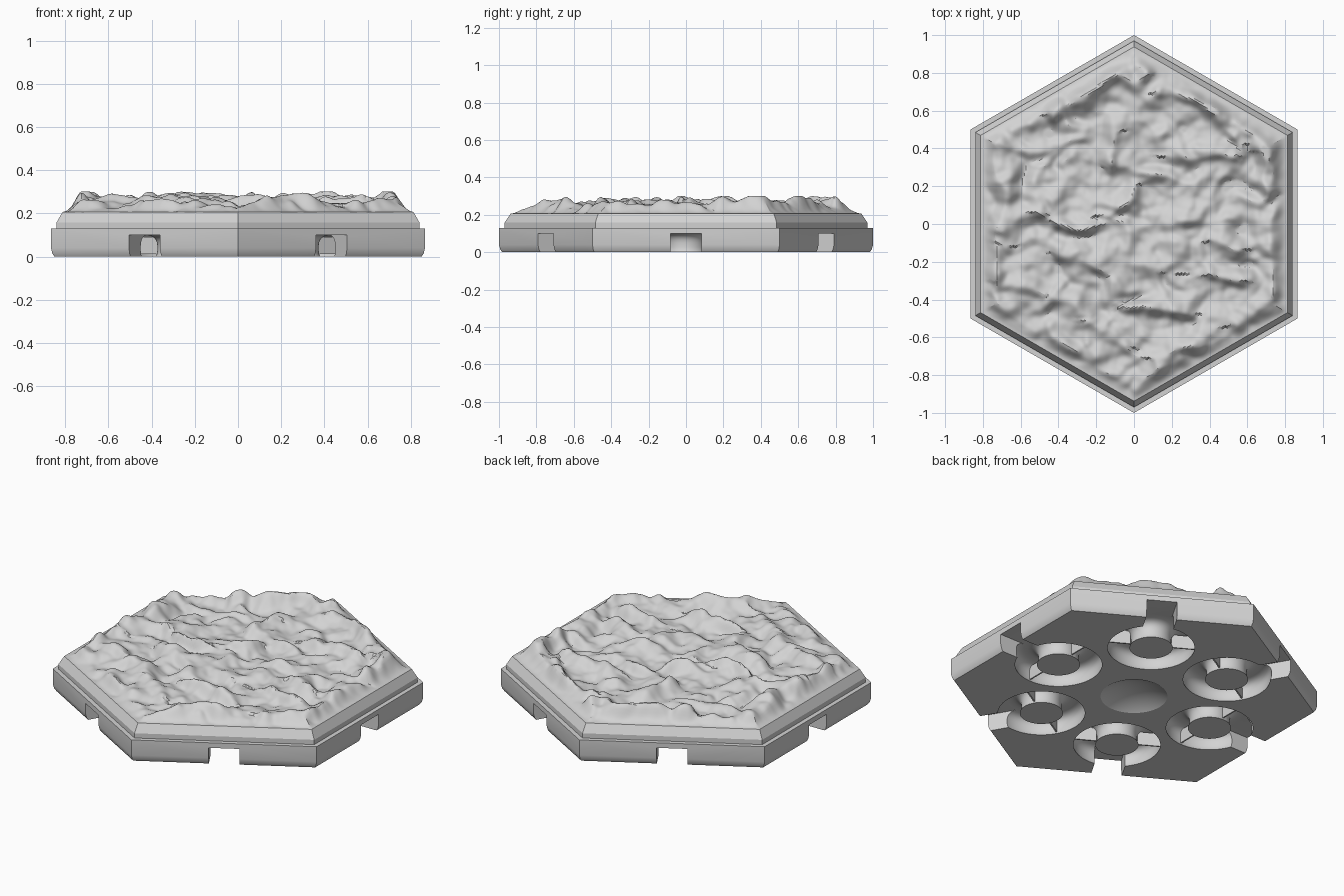
import bpy, bmesh, math
from math import cos, sin, pi, radians
from mathutils import Vector, Matrix, noise

cube = bpy.data.objects.get("Cube")
if cube:
    bpy.data.objects.remove(cube, do_unlink=True)

grey = bpy.data.materials.new("stone_grey")
grey.use_nodes = True
grey.diffuse_color = (0.65, 0.65, 0.65, 1)
grey.node_tree.nodes["Principled BSDF"].inputs["Base Color"].default_value = (0.65, 0.65, 0.65, 1)

SOCKET_DIST, SOCKET_R = 0.53, 0.175
TUBE_W, TUBE_H, TUBE_Z = 0.067, 0.062, 0.039
SIDES = [radians(60 * i) for i in range(6)]


def finish(bm, name):
    bmesh.ops.recalc_face_normals(bm, faces=bm.faces)
    mesh = bpy.data.meshes.new(name)
    bm.to_mesh(mesh)
    bm.free()
    mesh.materials.append(grey)
    ob = bpy.data.objects.new(name, mesh)
    bpy.context.collection.objects.link(ob)
    return ob


def smooth(ob, angle):
    bpy.ops.object.select_all(action='DESELECT')
    ob.select_set(True)
    bpy.context.view_layer.objects.active = ob
    bpy.ops.object.shade_smooth_by_angle(angle=radians(angle))


def add_box(bm, low, high, turn):
    low, high = Vector(low), Vector(high)
    m = Matrix.Rotation(turn, 4, 'Z') @ Matrix.Translation((low + high) / 2)
    bmesh.ops.create_cube(bm, size=1, matrix=m @ Matrix.Diagonal((*(high - low), 1)))


def soft_square(t):
    # point on a squarish rounded loop
    return [math.copysign(abs(c) ** 0.75, c) for c in (cos(t), sin(t))]


def add_channel(bm, centre, segs=64, tube=28):
    section = [soft_square(2 * pi * (j + 0.5) / tube) for j in range(tube)]
    rings = []
    for i in range(segs):
        a = 2 * pi * i / segs
        rings.append([bm.verts.new(centre + Vector((
            (SOCKET_R + TUBE_W * u) * cos(a), (SOCKET_R + TUBE_W * u) * sin(a), TUBE_H * w)))
            for u, w in section])
    for i in range(segs):
        r, s = rings[i], rings[(i + 1) % segs]
        for j in range(tube):
            k = (j + 1) % tube
            bm.faces.new((r[j], s[j], s[k], r[k]))


# hexagonal base with a softened lower edge
bm = bmesh.new()
loops = [[bm.verts.new((r * cos(a + pi / 6), r * sin(a + pi / 6), z)) for a in SIDES]
         for r, z in ((0.982, 0), (0.993, 0.015), (1, 0.04), (1, 0.13))]
bm.faces.new(loops[0])
bm.faces.new(loops[-1])
for lo, hi in zip(loops, loops[1:]):
    for i in range(6):
        j = (i + 1) % 6
        bm.faces.new((lo[i], lo[j], hi[j], hi[i]))
base = finish(bm, "hex_base")

# cutters: ring sockets with a central dish, then slots through the sides
bm = bmesh.new()
for a in SIDES:
    add_channel(bm, Vector((SOCKET_DIST * cos(a), SOCKET_DIST * sin(a), TUBE_Z)))
dish_r, dish_depth = 0.18, 0.05
ball = (dish_r ** 2 + dish_depth ** 2) / (2 * dish_depth)
bmesh.ops.create_uvsphere(bm, u_segments=64, v_segments=64, radius=ball,
                          matrix=Matrix.Translation((0, 0, dish_depth - ball)))
sockets = finish(bm, "socket_cutter")
bm = bmesh.new()
for a in SIDES:
    add_box(bm, (0.70, -0.083, -0.1), (1.0, 0.083, 0.1), a)
slots = finish(bm, "slot_cutter")

for cutter in (sockets, slots):
    cutter.hide_render = True
    mod = base.modifiers.new(cutter.name, 'BOOLEAN')
    mod.operation, mod.solver, mod.object = 'DIFFERENCE', 'EXACT', cutter
cut = bpy.data.meshes.new_from_object(base.evaluated_get(bpy.context.evaluated_depsgraph_get()))
base.modifiers.clear()
base.data = cut
for cutter in (sockets, slots):
    bpy.data.objects.remove(cutter, do_unlink=True)
smooth(base, 25)

# thin ribs across each ring socket
bm = bmesh.new()
for a in SIDES:
    for side in (-1, 1):
        y = side * SOCKET_R
        add_box(bm, (SOCKET_DIST - 0.004, y - 0.063, 0.012), (SOCKET_DIST + 0.004, y + 0.063, 0.09), a)
finish(bm, "socket_ribs")

# main crests of the ground, each from one point to another
CRESTS = [(Vector(a), Vector(b)) for a, b in (
    ((-.45, .58), (-.2, .7)), ((-.15, .73), (.05, .79)), ((.15, .69), (.45, .6)),
    ((.45, .6), (.56, .42)), ((.18, .37), (.5, .36)), ((-.4, -.17), (-.1, -.26)),
    ((-.1, -.26), (-.05, -.4)), ((0, -.45), (.32, -.46)), ((-.45, -.37), (-.25, -.48)),
    ((-.25, -.5), (-.06, -.66)), ((.1, -.72), (.42, -.57)), ((.4, -.28), (.54, -.32)),
    ((-.72, -.28), (-.5, -.36)), ((-.4, 0), (-.25, -.02)), ((-.68, .38), (-.68, -.12)),
    ((-.5, .3), (-.5, .05)), ((.22, 0), (.22, -.25)), ((.68, .38), (.7, .15)),
    ((.42, -.11), (.58, -.12)), ((-.1, .5), (-.12, .3)), ((-.15, .05), (0, .2)))]


def crest_height(p):
    best = 0
    for a, b in CRESTS:
        along = b - a
        t = min(1, max(0, (p - a).dot(along) / along.length_squared))
        off = p - a - along * t
        # steeper on the front side
        width = 0.035 if off.y < 0 else 0.055
        best = max(best, math.exp(-off.length_squared / width ** 2))
    return best


# rugged ground: crests and hollows that fade out towards the rim
def ground(x, y, d):
    p = Vector((x, y, 0))
    warp = Vector((noise.noise(p * 5), noise.noise(p * 5 + Vector((7, 3, 1))), 0)) * 0.06
    q = p + warp
    hills = noise.noise(Vector((q.x * 7, q.y * 9, 2.3)))
    knobs = noise.noise(Vector((q.x * 11, q.y * 13, 8.1)))
    fine = noise.noise(p * 21)
    f = min(1, (1 - d) / (0.095 + 0.05 * hills))
    f = f * f * (3 - 2 * f)
    rim = math.exp(-((d - 0.9) / 0.05) ** 2)
    h = (0.025 + 0.042 * hills + 0.024 * knobs + 0.008 * fine
         + 0.036 * crest_height(q.xy) + 0.018 * rim)
    return 0.207 + f * min(0.095, max(0, h))


N, TOP_R = 84, 0.938
axis_a = Vector((0, 1)) * TOP_R / N
axis_b = Vector((cos(pi / 6), sin(pi / 6))) * TOP_R / N
bm = bmesh.new()
grid = {}
for q in range(-N, N + 1):
    for r in range(max(-N, -N - q), min(N, N - q) + 1):
        p = axis_a * q + axis_b * r
        d = max(abs(q), abs(r), abs(q + r)) / N
        grid[q, r] = bm.verts.new((p.x, p.y, ground(p.x, p.y, d)))
for q, r in grid:
    for tri in (((q, r), (q, r + 1), (q + 1, r)), ((q, r), (q + 1, r), (q + 1, r - 1))):
        if all(k in grid for k in tri):
            bm.faces.new([grid[k] for k in tri])

# sloped border and upright lip below the ground
edge = [e for e in bm.edges if e.is_boundary]
for radius, z in ((0.970, 0.158), (0.970, 0.125)):
    new = bmesh.ops.extrude_edge_only(bm, edges=edge)["geom"]
    verts = [g for g in new if isinstance(g, bmesh.types.BMVert)]
    edge = [g for g in new if isinstance(g, bmesh.types.BMEdge)]
    old_r = max(v.co.y for v in verts)
    for v in verts:
        v.co = (v.co.x * radius / old_r, v.co.y * radius / old_r, z)
terrain = finish(bm, "rocky_ground")
if terrain.data.polygons[0].normal.z < 0:
    terrain.data.flip_normals()
smooth(terrain, 28)
